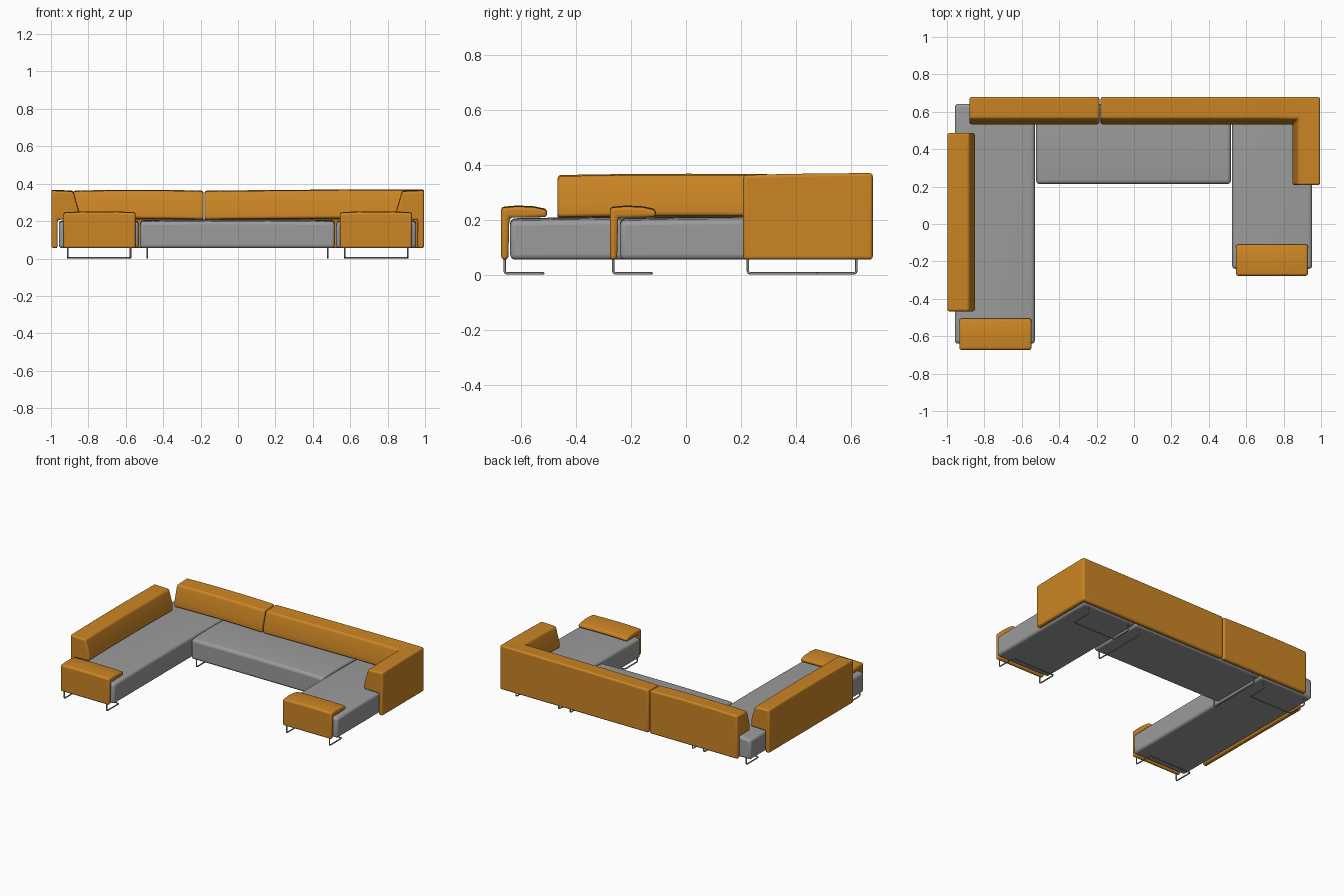
import bpy, bmesh, math
from mathutils import Vector

cube = bpy.data.objects.get("Cube")
if cube:
    bpy.data.objects.remove(cube, do_unlink=True)


def material(name, rgb):
    m = bpy.data.materials.new(name)
    m.use_nodes = True
    m.diffuse_color = (*rgb, 1)
    m.node_tree.nodes["Principled BSDF"].inputs["Base Color"].default_value = (*rgb, 1)
    return m


orange = material("orange_fabric", (0.6, 0.235, 0.018))
grey = material("grey_fabric", (0.33, 0.33, 0.33))
steel = material("steel", (0.3, 0.3, 0.3))


def sweep(name, path, profile, mat, crown=0.005, bevel=0.012, steps=8):
    """Sweep a (depth, height) profile along stations (x, y, inward_x, inward_y)."""
    stations = [Vector(path[0])]
    for a, b in zip(path, path[1:]):
        stations += [Vector(a).lerp(Vector(b), i / steps) for i in range(1, steps + 1)]
    bm = bmesh.new()
    rings = []
    for k, s in enumerate(stations):
        t = 2 * k / (len(stations) - 1) - 1
        ring = []
        for d, z in profile:
            lift = crown * (1 - t * t) if z > 0.15 else 0
            ring.append(bm.verts.new((s[0] + d * s[2], s[1] + d * s[3], z + lift)))
        rings.append(ring)
    n = len(profile)
    for r, q in zip(rings, rings[1:]):
        for i in range(n):
            j = (i + 1) % n
            bm.faces.new((r[i], r[j], q[j], q[i]))
    bm.faces.new(rings[0])
    bm.faces.new(rings[-1])
    bmesh.ops.recalc_face_normals(bm, faces=bm.faces)
    mesh = bpy.data.meshes.new(name)
    bm.to_mesh(mesh)
    bm.free()
    ob = bpy.data.objects.new(name, mesh)
    bpy.context.collection.objects.link(ob)
    mesh.materials.append(mat)
    mod = ob.modifiers.new("soft_edges", "BEVEL")
    mod.width = bevel
    mod.segments = 4
    mod.limit_method = "ANGLE"
    mod.angle_limit = math.radians(35)
    bpy.ops.object.select_all(action="DESELECT")
    ob.select_set(True)
    bpy.context.view_layer.objects.active = ob
    bpy.ops.object.shade_smooth_by_angle(angle=math.radians(40))
    return ob


def seat_profile(width):
    return [(0, 0.055), (width, 0.055), (width, 0.196), (width * 0.8, 0.203),
            (width * 0.5, 0.205), (width * 0.2, 0.203), (0, 0.196)]


# Seats
sweep("right_seat", [(-0.958, -0.64, 1, 0), (-0.958, 0.642, 1, 0)],
      seat_profile(0.428), grey, 0.006, 0.018)
sweep("left_seat", [(0.953, -0.24, -1, 0), (0.953, 0.642, -1, 0)],
      seat_profile(0.428), grey, 0.006, 0.018)
sweep("middle_seat", [(-0.523, 0.642, 0, -1), (0.518, 0.642, 0, -1)],
      seat_profile(0.428), grey, 0.004, 0.018)

# Backrests: thin outer panel with a leaning cushion over the seat
back = [(0, 0.055), (0.034, 0.055), (0.034, 0.207), (0.147, 0.209),
        (0.147, 0.255), (0.117, 0.358), (0, 0.363)]
sweep("side_backrest", [(-0.998, -0.467, 1, 0), (-0.998, 0.487, 1, 0)], back, orange)
sweep("rear_backrest", [(-0.88, 0.68, 0, -1), (-0.185, 0.68, 0, -1)], back, orange)
sweep("corner_backrest", [(-0.178, 0.68, 0, -1), (0.995, 0.68, -1, -1),
                          (0.995, 0.208, -1, 0)], back, orange, 0.007)

# Front armrests: upright panel with a padded lip
arm = [(0, 0.055), (0.026, 0.055), (0.03, 0.207), (0.167, 0.209),
       (0.167, 0.235), (0.12, 0.245), (0.06, 0.248), (0, 0.243)]
sweep("right_armrest", [(-0.934, -0.673, 0, 1), (-0.548, -0.673, 0, 1)], arm, orange, 0.004)
sweep("left_armrest", [(0.545, -0.277, 0, 1), (0.93, -0.277, 0, 1)], arm, orange, 0.004)


# Wire legs
def wire(name, corners, radius=0.012):
    pts = [Vector(c) for c in corners]
    path = [pts[0]]
    for a, b, c in zip(pts, pts[1:], pts[2:]):
        p = b + (a - b).normalized() * radius
        q = b + (c - b).normalized() * radius
        for i in range(5):
            t = i / 4
            path.append(p.lerp(b, t).lerp(b.lerp(q, t), t))
    path.append(pts[-1])
    cu = bpy.data.curves.new(name, "CURVE")
    cu.dimensions = "3D"
    cu.bevel_depth = 0.0045
    cu.bevel_resolution = 2
    cu.use_fill_caps = True
    sp = cu.splines.new("POLY")
    sp.points.add(len(path) - 1)
    for pt, co in zip(sp.points, path):
        pt.co = (*co, 1)
    cu.materials.append(steel)
    bpy.context.collection.objects.link(bpy.data.objects.new(name, cu))


TOP, LOW = 0.06, 0.0045
for side, x0, x1, front in (("right", -0.91, -0.575, -0.66), ("left", 0.57, 0.908, -0.265)):
    for end, y, run in (("front", front, 0.14), ("rear", 0.62, -0.14)):
        wire(f"{side}_{end}_leg", [(x0, y, TOP), (x0, y, LOW), (x0, y + run, LOW),
                                   (x1, y + run, LOW), (x1, y, LOW), (x1, y, TOP)])
for side, x in (("right", -0.485), ("left", 0.48)):
    wire(f"middle_{side}_leg", [(x, 0.225, TOP), (x, 0.225, LOW), (x, 0.62, LOW), (x, 0.62, TOP)])
